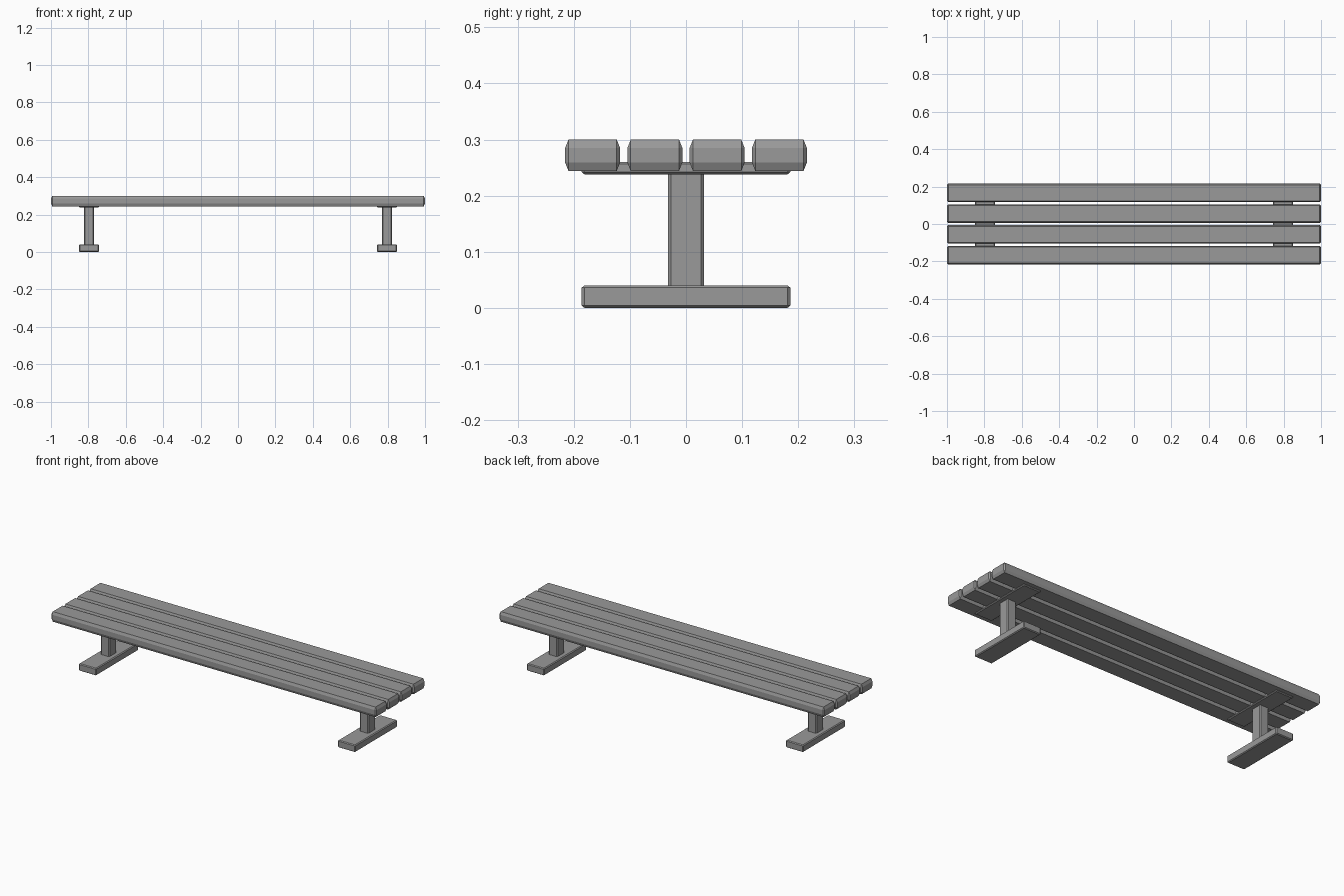
import bpy
import bmesh
from mathutils import Vector

cube = bpy.data.objects.get("Cube")
if cube:
    bpy.data.objects.remove(cube, do_unlink=True)

grey = bpy.data.materials.new("plain_grey")
grey.use_nodes = True
colour = (0.32, 0.32, 0.32, 1)
grey.diffuse_color = colour
grey.node_tree.nodes["Principled BSDF"].inputs["Base Color"].default_value = colour


def chamfered_box(name, centre, size, chamfer):
    """Box whose chamfer has its own width along each axis."""
    bm = bmesh.new()
    bmesh.ops.create_cube(bm, size=1)
    bmesh.ops.scale(bm, vec=Vector([s / c for s, c in zip(size, chamfer)]), verts=bm.verts)
    bmesh.ops.bevel(bm, geom=bm.edges[:], offset=1, segments=1, affect='EDGES')
    bmesh.ops.scale(bm, vec=Vector(chamfer), verts=bm.verts)
    mesh = bpy.data.meshes.new(name)
    bm.to_mesh(mesh)
    bm.free()
    mesh.materials.append(grey)
    obj = bpy.data.objects.new(name, mesh)
    obj.location = centre
    bpy.context.collection.objects.link(obj)
    return obj


# Seat planks
for i in range(4):
    y = (i - 1.5) * 0.111
    chamfered_box(f"seat_plank_{i + 1}", (0, y, 0.272), (2, 0.098, 0.056), (0.007, 0.006, 0.015))

# Supports: foot, post and bracket under the seat
for side, x in (("right", -0.797), ("left", 0.797)):
    chamfered_box(f"{side}_foot", (x, 0, 0.02), (0.108, 0.372, 0.04), (0.005, 0.005, 0.004))
    chamfered_box(f"{side}_post", (x, 0, 0.139), (0.054, 0.064, 0.21), (0.005, 0.005, 0.004))
    chamfered_box(f"{side}_bracket", (x, 0, 0.249), (0.108, 0.372, 0.022), (0.005, 0.005, 0.004))
